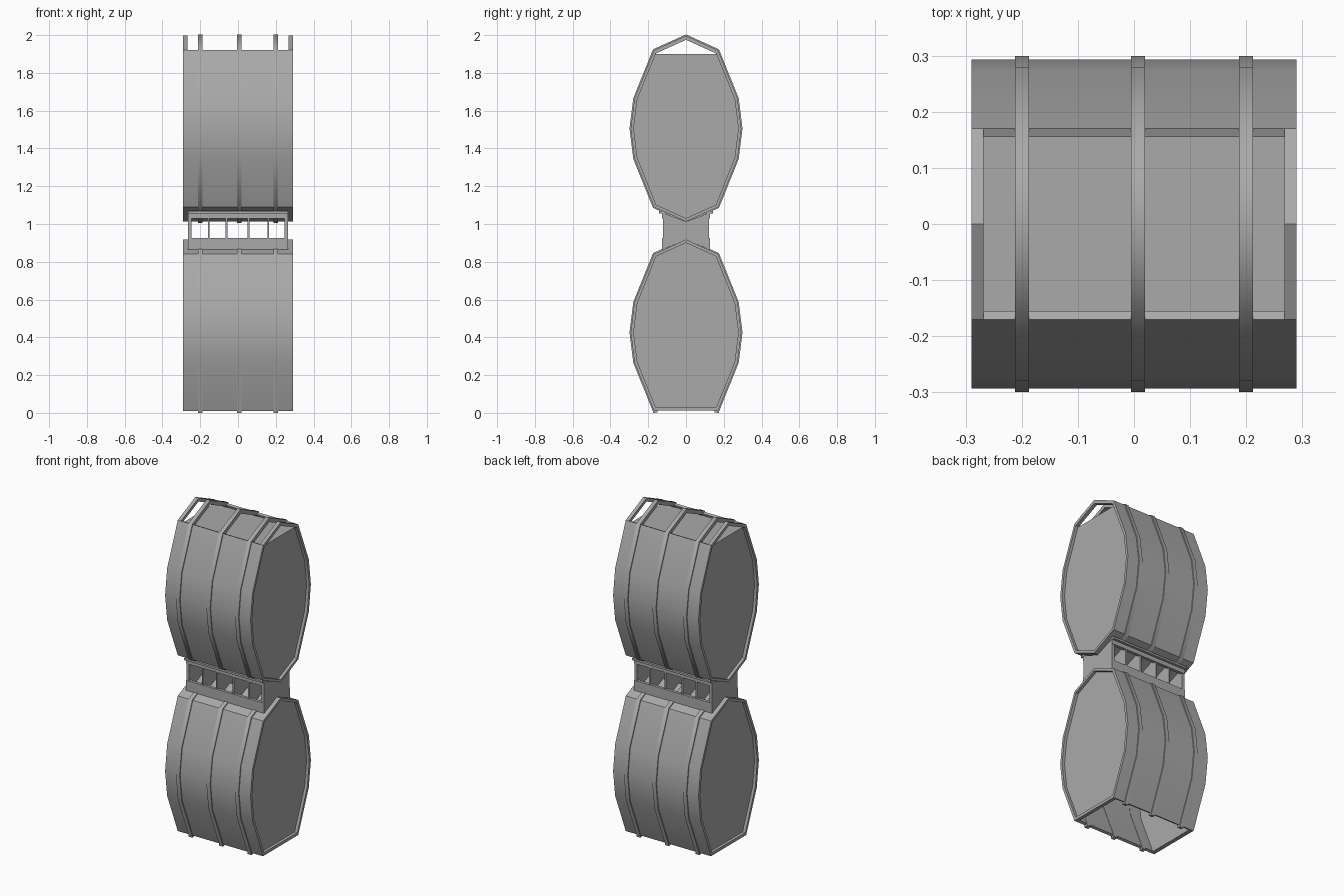
import bpy, bmesh, math
from mathutils import Vector

cube = bpy.data.objects.get("Cube")
if cube:
    bpy.data.objects.remove(cube)

grey = bpy.data.materials.new("metal_grey")
grey.use_nodes = True
colour = (0.4, 0.4, 0.4, 1)
grey.diffuse_color = colour
grey.node_tree.nodes["Principled BSDF"].inputs["Base Color"].default_value = colour


def finish(bm, name, angle=0):
    bmesh.ops.recalc_face_normals(bm, faces=bm.faces)
    mesh = bpy.data.meshes.new(name)
    bm.to_mesh(mesh)
    bm.free()
    mesh.materials.append(grey)
    obj = bpy.data.objects.new(name, mesh)
    bpy.context.collection.objects.link(obj)
    if angle:
        bpy.ops.object.select_all(action='DESELECT')
        obj.select_set(True)
        bpy.context.view_layer.objects.active = obj
        bpy.ops.object.shade_smooth_by_angle(angle=math.radians(angle))
    return obj


def prism(name, pts, x0, x1):
    """Solid with a (y, z) outline, extruded along x."""
    bm = bmesh.new()
    face = bm.faces.new([bm.verts.new((x0, y, z)) for y, z in pts])
    new = bmesh.ops.extrude_face_region(bm, geom=[face])["geom"]
    moved = [v for v in new if isinstance(v, bmesh.types.BMVert)]
    bmesh.ops.translate(bm, verts=moved, vec=(x1 - x0, 0, 0))
    return finish(bm, name)


def box(name, x0, x1, y0, y1, z0, z1):
    return prism(name, [(y0, z0), (y1, z0), (y1, z1), (y0, z1)], x0, x1)


def offset(pts, d, closed):
    """Shift a counter-clockwise path outward by d with mitred corners."""
    pts = [Vector(p) for p in pts]
    out, n = [], len(pts)
    for i, p in enumerate(pts):
        before = p - pts[i - 1] if closed or i else pts[1] - p
        after = pts[(i + 1) % n] - p if closed or i < n - 1 else before
        a, b = [Vector((e.y, -e.x)).normalized() for e in (before, after)]
        out.append(p + (a + b) * d / (1 + a.dot(b)))
    return out


def band(name, pts, x0, x1, out, inward, closed=False, angle=30):
    """Wall of even thickness following a path, extruded along x."""
    rings = []
    bm = bmesh.new()
    for o, i in zip(offset(pts, out, closed), offset(pts, -inward, closed)):
        rings.append([bm.verts.new((x, *p)) for x, p in ((x0, o), (x1, o), (x1, i), (x0, i))])
    for k in range(len(rings) if closed else len(rings) - 1):
        a, b = rings[k], rings[(k + 1) % len(rings)]
        for j in range(4):
            bm.faces.new((a[j], a[j - 1], b[j - 1], b[j]))
    if not closed:
        bm.faces.new(rings[0])
        bm.faces.new(rings[-1])
    return finish(bm, name, angle)


# Half outline of a pod, from bottom to top
side = [(0.17, -0.415), (0.273, -0.16), (0.293, 0), (0.273, 0.16), (0.17, 0.415)]
RIBS = (-0.2, 0.007, 0.2)
HALF, WALL = 0.29, 0.016


def at(pts, z):
    return [(y, h + z) for y, h in pts]


left = [(-y, -h) for y, h in side]
bottom, top = (0, -0.492), (0, 0.492)
upper_path = at(left + [bottom] + side, 1.505)
lower_path = at(side + [top] + left, 0.426)
loop = at([bottom] + side + [top] + left, 1.505)

# Pod shells: the upper one is open on top, the lower one underneath
band("upper_shell", upper_path, -HALF, HALF, 0, WALL)
band("lower_shell", lower_path, -HALF, HALF, 0, WALL)

# Ribs wrapping both pods
for x in RIBS:
    band("upper_rib", loop, x - 0.0125, x + 0.0125, 0.006, 0.018, True, 60)
    path = [(0.168, 0)] + lower_path + [(-0.168, 0)]
    band("lower_rib", path, x - 0.0125, x + 0.0125, 0.006, 0.018, False, 60)

# End panels, arches and sills
for s in (-1, 1):
    x0, x1 = sorted((s * 0.266, s * 0.272))
    e0, e1 = sorted((s * 0.268, s * HALF))
    panel = offset(upper_path, -0.008, False)
    panel[0].y = panel[-1].y = 1.9
    prism("upper_end_panel", panel, x0, x1)
    prism("lower_end_panel", offset(lower_path, -0.008, False), x0, x1)
    arch = at([side[-1], top, left[0]], 1.505)
    band("upper_end_arch", arch, e0, e1, 0, 0.02)
    box("lower_end_sill", e0, e1, -0.165, 0.165, 0.012, 0.03)

# Flat lid of the upper pod
box("upper_lid", -0.268, 0.268, -0.164, 0.164, 1.885, 1.9)

# Connector: upright plates shaped to the pods, with rails front and back
plate = [(-0.123, 0.865), (0, 0.916), (0.123, 0.865), (0.123, 1.06), (0, 1.012), (-0.123, 1.06)]
for x in (-0.155, -0.06, 0.055, 0.16):
    prism("connector_divider", plate, x - 0.005, x + 0.005)
for s in (-1, 1):
    prism("connector_end", plate, s * 0.255 - 0.009, s * 0.255 + 0.009)
    y0, y1 = sorted((s * 0.108, s * 0.126))
    box("connector_lower_rail", -0.264, 0.264, y0, y1, 0.865, 0.927)
    box("connector_upper_rail", -0.264, 0.264, y0, y1, 1.03, 1.06)
    y0, y1 = sorted((s * 0.108, s * 0.142))
    box("connector_flange", -0.266, 0.266, y0, y1, 1.056, 1.068)
